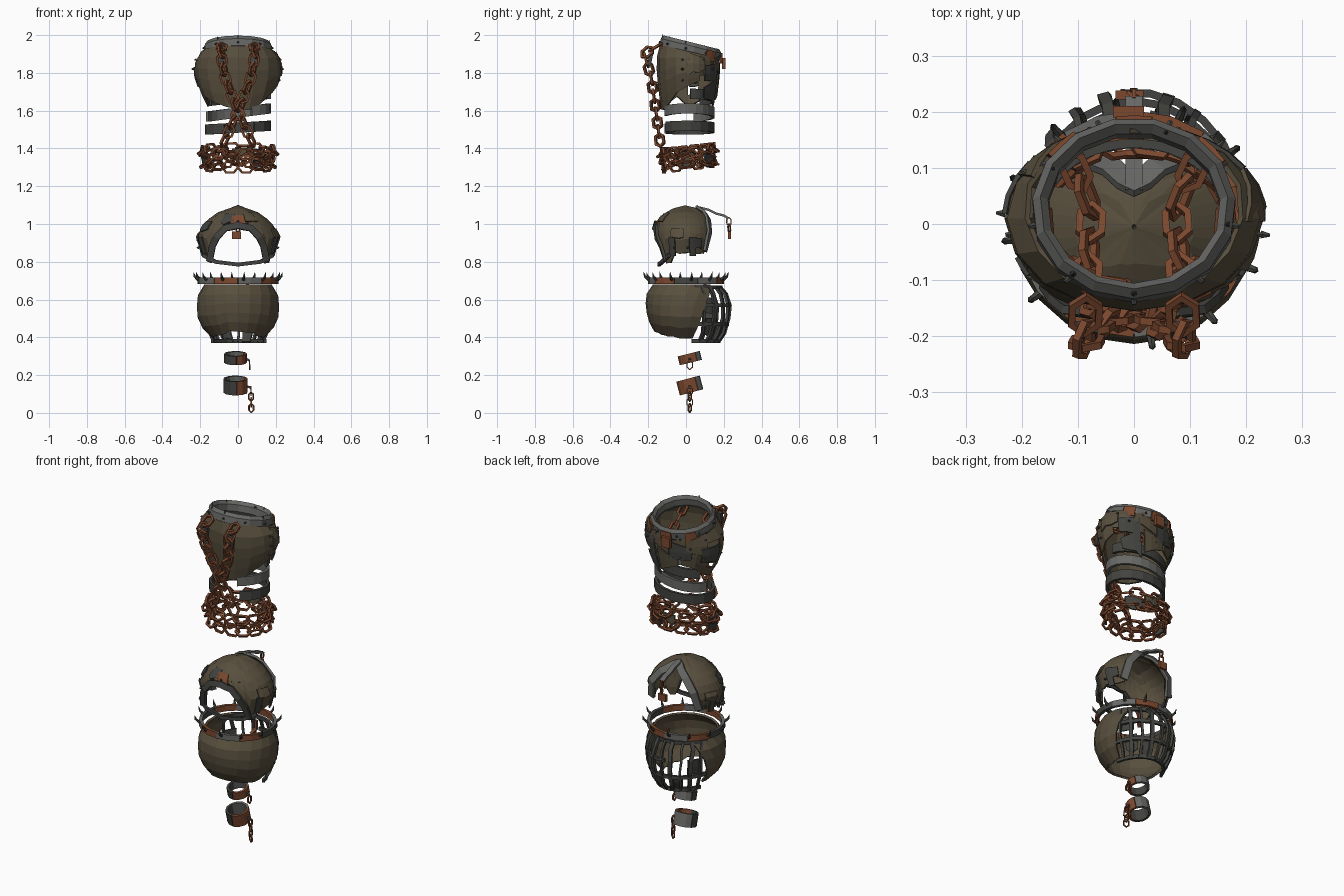
import bpy, bmesh, math, random
from mathutils import Vector as V, Matrix

if "Cube" in bpy.data.objects:
    bpy.data.objects.remove(bpy.data.objects["Cube"])
random.seed(4)
R = random.uniform


def material(name, c):
    m = bpy.data.materials.new(name)
    m.diffuse_color = (*c, 1)
    m.use_nodes = True
    m.node_tree.nodes["Principled BSDF"].inputs["Base Color"].default_value = m.diffuse_color
    return m


BROWN = material("worn_plate", (.096, .077, .047))
DARK = material("dark_iron", (.055, .055, .05))
STEEL = material("steel", (.135, .135, .13))
RUST = material("rust", (.2, .065, .028))


def finish(bm, name, mat, thick=0):
    bmesh.ops.remove_doubles(bm, verts=bm.verts, dist=1e-5)
    if not thick:
        bmesh.ops.recalc_face_normals(bm, faces=bm.faces)
    me = bpy.data.meshes.new(name)
    bm.to_mesh(me)
    bm.free()
    me.materials.append(mat)
    ob = bpy.data.objects.new(name, me)
    bpy.context.collection.objects.link(ob)
    if thick:
        s = ob.modifiers.new("thickness", 'SOLIDIFY')
        s.thickness, s.offset = thick, -1


def tab(p):
    """Piecewise linear function through (x, y) pairs."""
    def f(x):
        if x <= p[0][0]:
            return p[0][1]
        for (a, u), (b, v) in zip(p, p[1:]):
            if x <= b:
                return u + (v - u) * (x - a) / (b - a)
        return p[-1][1]
    return f


def surf(prof, a, z, yc=0, k=1):
    """Point on an elliptical body; angle 0 is the front, 90 is +x."""
    rx, ry = tab([(p[0], p[1]) for p in prof])(z), tab([(p[0], p[2]) for p in prof])(z)
    a = math.radians(a)
    return V((k * rx * math.sin(a), yc - k * ry * math.cos(a), z))


def shell(name, mat, prof, top, bot, a0, a1, n, m, yc=0, k=1, thick=.01, jag=0, drop=None):
    fn = lambda v: v if callable(v) else (lambda _: v)
    top, bot, a0, a1 = fn(top), fn(bot), fn(a0), fn(a1)
    bm = bmesh.new()
    j = [R(-jag, jag) for _ in range(n + 1)]
    j[-1] = j[0]
    grid = []
    for i in range(n + 1):
        col = []
        for q in range(m + 1):
            t = q / m
            a = a0(t) + (a1(t) - a0(t)) * i / n
            z = top(a) + (bot(a) + j[i] - top(a)) * t
            col.append((bm.verts.new(surf(prof, a, z, yc, k)), a, z))
        grid.append(col)
    for i in range(n):
        for q in range(m):
            c = [grid[i][q], grid[i][q + 1], grid[i + 1][q + 1], grid[i + 1][q]]
            if not (drop and drop(c[0][1], c[1][2])):
                bm.faces.new([x[0] for x in c])
    finish(bm, name, mat, thick)


def tube(bm, pts, w, h, ref=(0, 0, 1), sides=4, closed=False):
    """Sweep a low-poly section along points; h is measured along ref."""
    pts, ref, n = [V(p) for p in pts], V(ref), len(pts)
    rings, s = [], 1 / math.cos(math.pi / sides) / 2
    for i, p in enumerate(pts):
        a = pts[i - 1] if i or closed else p
        b = pts[(i + 1) % n] if i < n - 1 or closed else p
        t = (b - a).normalized()
        side = t.cross(ref).normalized()
        up = side.cross(t)
        ang = [2 * math.pi * (q + .5) / sides for q in range(sides)]
        rings.append([bm.verts.new(p + side * w * s * math.cos(g) + up * h * s * math.sin(g)) for g in ang])
    for i in range(n if closed else n - 1):
        A, B = rings[i], rings[(i + 1) % n]
        for q in range(sides):
            bm.faces.new((A[q], A[(q + 1) % sides], B[(q + 1) % sides], B[q]))
    if not closed:
        bm.faces.new(rings[0])
        bm.faces.new(rings[-1])


def bar(name, mat, pts, w, h, ref=(0, 0, 1), sides=4, closed=False):
    bm = bmesh.new()
    tube(bm, pts, w, h, ref, sides, closed)
    finish(bm, name, mat)


def chain(bm, pts, L, w, r, nrm=None, pitch=.75):
    pts = [V(p) for p in pts]
    ds = [0]
    for a, b in zip(pts, pts[1:]):
        ds.append(ds[-1] + (b - a).length)
    at = lambda s: V([tab([(d, p[c]) for d, p in zip(ds, pts)])(s) for c in range(3)])
    n = max(1, round((ds[-1] - L) / (L * pitch)) + 1)
    for i in range(n):
        s = L / 2 + (ds[-1] - L) * (i / (n - 1) if n > 1 else .5)
        c, d = at(s), (at(s + L / 3) - at(s - L / 3)).normalized()
        sd = d.cross(V(nrm) if nrm else V((c.x, c.y, 0))).normalized()
        out = sd.cross(d)
        if i % 2:  # every other link is turned
            sd, out = (out + sd * .6).normalized(), (sd - out * .6).normalized()
        hexa = [(1, 0), (.5, 1), (-.5, 1), (-1, 0), (-.5, -1), (.5, -1)]
        tube(bm, [c + d * x * L / 2 + sd * y * w / 2 for x, y in hexa], r, r, out, 4, True)


def spike(bm, p, d, L, r, tip=0):
    d = V(d).normalized()
    M = Matrix.Translation(V(p) + d * L / 2) @ d.to_track_quat('Z', 'Y').to_matrix().to_4x4()
    bmesh.ops.create_cone(bm, cap_ends=True, segments=6, radius1=r, radius2=tip, depth=L, matrix=M)


def box(name, mat, loc, size, rot=0):
    bm = bmesh.new()
    M = Matrix.Translation(loc) @ Matrix.Rotation(rot, 4, 'X') @ Matrix.Diagonal((*size, 1))
    bmesh.ops.create_cube(bm, size=1, matrix=M)
    finish(bm, name, mat)


# torso armour: full chest, broken back
T = [(1.6, .15, .14), (1.7, .2, .155), (1.8, .232, .165), (1.88, .224, .165), (1.92, .19, .155), (1.96, .165, .145)]
tbot = tab([(-180, 1.75), (-130, 1.69), (-95, 1.62), (-70, 1.68), (-40, 1.62), (0, 1.6),
            (40, 1.62), (70, 1.71), (110, 1.77), (180, 1.75)])
ttop = lambda a: 1.915 + .035 * math.cos(math.radians(a))
shell("chest_plate", BROWN, T, ttop, tbot, -180, 180, 16, 5, .01, jag=.014,
      drop=lambda a, z: abs(a) > 110 and z < 1.84 and random.random() < .35)
scraps = [(105, 1.85), (140, 1.8), (165, 1.85), (200, 1.79), (225, 1.84), (250, 1.78), (180, 1.72), (140, 1.7)]
for i, (a, z) in enumerate(scraps):
    sl = R(-.0015, .0015)
    shell("back_scrap_plate", (BROWN, DARK, BROWN, DARK)[i % 4], T,
          lambda b, z=z, a=a, sl=sl: z + .045 + sl * (b - a), lambda b, z=z, a=a, sl=sl: z - .045 - sl * (b - a),
          a - 17, a + 17, 3, 2, .01, 1.03, .008, .01)
bm = bmesh.new()
for a in range(-160, 181, 40):
    for z in (1.87, 1.76):
        if z > tbot(a) + .02 and abs(a) > 45:
            p = surf(T, a, z, .01, .99)
            spike(bm, p, (p.x, p.y, 0), .01, .006, .004)
for a in (-93, 80, 140, 215):
    p = surf(T, a, 1.82, .01)
    spike(bm, p, (p.x, p.y, .01), .016, .008, .003)
finish(bm, "chest_rivets", DARK)

# tilted collar
C = [(0, .168, .148)]
cz = lambda a: 1.924 + .037 * math.cos(math.radians(a))
cp = lambda a, k=1, dz=0: surf(C, a, 0, .025, k) + V((0, 0, cz(a) + dz))
bar("collar", STEEL, [cp(a) for a in range(0, 360, 24)], .028, .065, (0, .2, 1), 6, True)
bm = bmesh.new()
for a in range(0, 360, 40):
    spike(bm, cp(a, 1.05), cp(a) - cp(a + 180), .014, .008, .004)
    if a % 80 == 0:
        spike(bm, cp(a, 1, .025), (0, 0, 1), .019, .007)
finish(bm, "collar_studs", DARK)
for a in (130, 180, 225):
    bar("collar_clasp", RUST, [cp(b, 1.1, -.01) for b in (a - 10, a, a + 10)], .012, .055)
box("back_clasp", RUST, (-.01, .2, 1.85), (.055, .02, .06))

# rib bands
B = [(1.3, .175, .14), (1.7, .175, .14)]
for nm, mat, a0, a1, z, t in (("upper_rib", STEEL, 25, 255, 1.59, .022), ("lower_rib", DARK, 30, 335, 1.51, .01),
                              ("short_rib", DARK, 95, 240, 1.67, .02)):
    f = lambda d: (lambda a: z + t * math.sin(math.radians(a)) + d)
    shell(nm, mat, B, f(.027), f(-.027), a0, a1, 14, 1, .012, thick=.016)

# crossing front chains, shoulder chains and chain belt
bm = bmesh.new()
for s in (-1, 1):
    chain(bm, [(s * .085, -.13, 1.955), (s * .09, -.22, 1.9), (s * .07, -.185, 1.78), (s * .01, -.162, 1.62),
               (-s * .085, -.135, 1.41)], .075, .048, .013, (0, -1, 0), .7)
    chain(bm, [(s * .12, .13, 1.86), (s * .075, .03, 1.82), (s * .085, -.12, 1.93)], .08, .04, .013, (0, 0, 1))
finish(bm, "cross_chains", RUST)
for s in (-1, 1):
    box("shoulder_buckle", DARK, (s * .085, -.19, 1.87), (.04, .02, .07), -.2)
E = [(1.28, .165, .125), (1.34, .185, .14), (1.4, .19, .14)]
bm = bmesh.new()
for z in (1.385, 1.315):
    chain(bm, [surf(E, a, z - .015 * math.cos(math.radians(a)), .01) for a in range(0, 361, 15)], .085, .055, .012)
chain(bm, [surf(E, a, 1.35 + (.03 if i % 2 else -.03), .01) for i, a in enumerate(range(0, 361, 30))], .09, .045, .011)
finish(bm, "chain_belt", RUST)
shell("belt_rag", DARK, E, 1.39, 1.305, -105, -75, 3, 1, .01, 1.08, .012, .015)
shell("belt_scrap", DARK, E, 1.37, 1.31, 130, 160, 3, 1, .01, 1.06, .012, .015)
shell("hip_scrap", BROWN, B, 1.4, 1.35, 165, 190, 3, 1, .01, 1.05, .012, .015)

# helmet dome, open front and back
H = [(.84, .19, .155), (.93, .218, .167), (1.0, .184, .155), (1.05, .13, .12), (1.085, .06, .06), (1.098, .004, .004)]
hb = tab([(0, .98), (20, .965), (40, .87), (50, .79), (60, .80), (70, .845), (130, .845), (140, .95), (150, 1.02), (165, 1.06), (180, 1.07)])
hbot = lambda a: hb(min(abs(a), 360 - abs(a)))
shell("helmet_dome", BROWN, H, 1.098, hbot, -180, 180, 36, 7, -.005, thick=.012, jag=.006)
bar("brow_band", DARK, [surf(H, a, hbot(a) + .012, -.005, 1.04) for a in range(-50, 51, 10)], .035, .015, (0, -1, .3))
bar("back_arch", STEEL, [surf(H, a, hbot(a) + .01, -.005, 1.05) for a in range(130, 231, 10)], .042, .014, (0, 1, .8))
bar("chin_bar", DARK, [(-.185, -.09, .835), (-.12, -.125, .80), (0, -.145, .785), (.12, -.125, .80), (.185, -.09, .835)], .014, .02)
bar("helmet_tail", STEEL, [(0, .06, 1.09), (0, .12, 1.075), (0, .16, 1.055), (0, .2, 1.045), (0, .225, 1.03)], .03, .012)
patches = [(-20, 1.03), (25, 1.035), (-65, .99), (75, .95), (110, .9), (-110, .93), (0, 1.02)]
for i, (a, z) in enumerate(patches):
    shell("helmet_patch", RUST if i == 6 else (DARK, BROWN)[i % 2], H, z + .025, z - .025, a - 12, a + 12, 3, 2, -.005, 1.04, .008, .008)
for a in (65, 105, -65, -105):
    shell("helmet_cheek_strap", DARK, H, .93, .83, a - 6, a + 6, 2, 1, -.005, 1.03, .008)
bm = bmesh.new()
for a in list(range(-45, 46, 15)) + [70, 95, 120, -70, -95, -120]:
    p = surf(H, a, hbot(a) + .03, -.005, 1.03)
    spike(bm, p, p - V((0, 0, .9)), .012, .007, .004)
finish(bm, "helmet_rivets", DARK)
bm = bmesh.new()
chain(bm, [(0, .226, 1.035), (0, .23, .955)], .045, .022, .007, (1, 0, 0))
finish(bm, "helmet_chain", RUST)
box("helmet_chain_weight", RUST, (-.008, .23, .94), (.05, .016, .04))

# spiked hoop
K = [(.7, .205, .193)]
for i in range(10):
    pts = [surf(K, i * 36 + d, .7) for d in (0, 18, 36)]
    bar("hoop_segment", (STEEL, RUST, DARK, STEEL, RUST)[i % 5], pts, .018, .034)
bm = bmesh.new()
for i in range(12):
    p, d = surf(K, i * 30 + 8, .705, 0, 1.03), surf(K, i * 30 + 8, 0).normalized()
    spike(bm, p, d * .6 + V((0, 0, .5)), .028, .009, .006)
    spike(bm, p + d * .02 + V((0, 0, .016)), d * .3 + V((0, 0, 1)), .028, .007)
finish(bm, "hoop_spikes", DARK)

# bowl-shaped guard with open back
W = [(.39, .13, .12), (.43, .178, .168), (.5, .216, .205), (.6, .22, .216), (.65, .203, .203), (.68, .18, .175)]
am = tab([(0, 138), (.3, 120), (1, 106)])
wbot = tab([(0, .435), (22, .425), (45, .405), (100, .39)])
shell("bowl_guard", BROWN, W, .68, lambda a: wbot(abs(a)), lambda t: -am(t), am, 14, 5, 0, thick=.012, jag=.006)

# cage across the back of the guard
G = [(.37, .14, .17), (.42, .165, .205), (.5, .195, .228), (.57, .2, .235), (.63, .195, .215), (.665, .18, .185)]
bm = bmesh.new()
for i, a in enumerate(range(115, 246, 16)):
    r = math.radians(a)
    tube(bm, [surf(G, a + R(-2, 2), z) for z in (.375, .42, .5, .57, .63, .665)], .015, .013 + .008 * (i % 2), (math.cos(r), math.sin(r), 0))
for z, a0, a1 in ((.665, 105, 255), (.57, 112, 190), (.47, 105, 255), (.38, 100, 260)):
    tube(bm, [surf(G, a, z) for a in range(a0, a1 + 1, 15)], .014, .02)
finish(bm, "back_cage", DARK)
for a, z in ((125, .56), (130, .45), (232, .52), (205, .42), (160, .41)):
    shell("cage_scrap", DARK, G, z + .05, z - .04, a - 10, a + 10, 2, 2, 0, .95, .008, .012)
bar("cage_hook", RUST, [(.05, .1, .69), (.05, .1, .64), (.03, .08, .61)], .015, .015, (1, 0, 0))

# two shackles with short chains
for nm, z, r, h, tilt, end in (("small", .29, .06, .048, .24, .22), ("large", .145, .064, .075, .26, 0)):
    M = Matrix.Translation((-.013, .02, z)) @ Matrix.Rotation(tilt, 4, 'X')
    for q, mat in enumerate((RUST, STEEL, DARK)):
        pts = [M @ surf([(0, r - .006, r - .006)], q * 120 + 5 + d, 0) for d in (0, 30, 60, 90, 120)]
        bar(nm + "_shackle", mat, pts, .013, h, M.to_3x3() @ V((0, 0, 1)))
    x = .06 if end else .068
    bar(nm + "_shackle_loop", DARK, [(.035, .02, z), (x, .02, z - .012)], .012, .012)
    bm = bmesh.new()
    chain(bm, [(x, .02, z - .005), (x + .003, .02, end + .002)], .048, .028, .007, (1, 0, 0))
    finish(bm, nm + "_shackle_chain", RUST)
